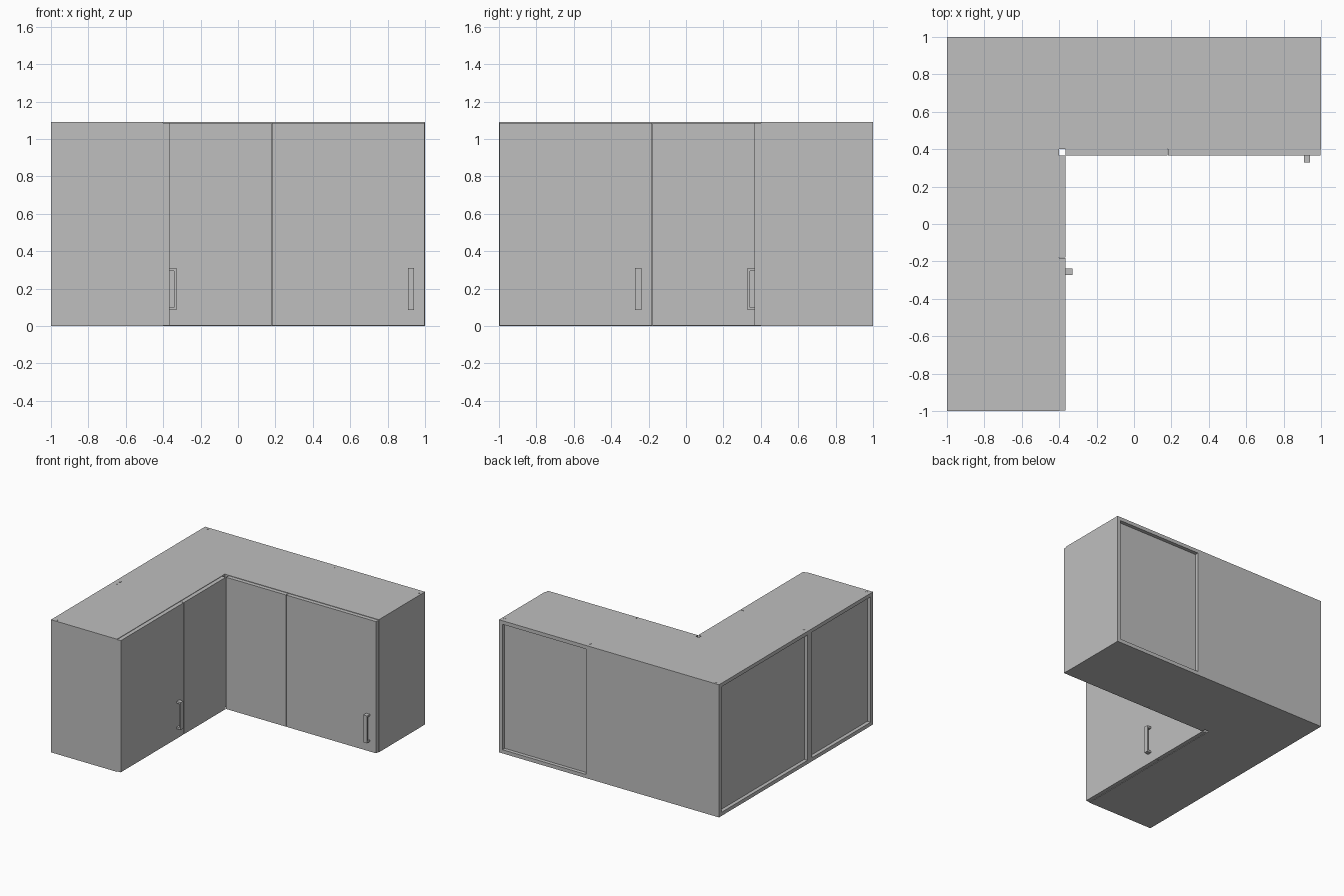
import bpy
import bmesh

if "Cube" in bpy.data.objects:
    bpy.data.objects.remove(bpy.data.objects["Cube"])

HEIGHT = 1.09      # cabinet height
T = 0.03           # board thickness
FRONT = 0.40       # plane where the doors meet the carcass
DOOR = 0.365       # outer plane of the doors
SEAM = 0.18        # joint between end cabinet and corner cabinet
GAP = 0.002

grey = bpy.data.materials.new("plain grey")
grey.use_nodes = True
grey.diffuse_color = (0.52, 0.52, 0.52, 1)
grey.node_tree.nodes["Principled BSDF"].inputs["Base Color"].default_value = grey.diffuse_color


def prism(name, outline, z0, z1):
    """Extrude a flat outline from z0 up to z1."""
    bm = bmesh.new()
    base = bm.faces.new([bm.verts.new((x, y, z0)) for x, y in outline])
    grown = bmesh.ops.extrude_face_region(bm, geom=[base])
    top = [v for v in grown["geom"] if isinstance(v, bmesh.types.BMVert)]
    bmesh.ops.translate(bm, verts=top, vec=(0, 0, z1 - z0))
    bmesh.ops.recalc_face_normals(bm, faces=bm.faces)
    mesh = bpy.data.meshes.new(name)
    bm.to_mesh(mesh)
    bm.free()
    mesh.materials.append(grey)
    obj = bpy.data.objects.new(name, mesh)
    bpy.context.collection.objects.link(obj)
    return obj


def board(name, x, y, z=(0, HEIGHT), swap=False):
    """Box from ranges; swap reflects it across the corner diagonal."""
    if swap:
        x, y = (-y[1], -y[0]), (-x[1], -x[0])
    outline = [(x[0], y[0]), (x[1], y[0]), (x[1], y[1]), (x[0], y[1])]
    return prism(name, outline, *z)


def screw_cap(name, x, y):
    bpy.ops.mesh.primitive_cylinder_add(vertices=12, radius=0.009, depth=0.004,
                                        location=(x, y, HEIGHT))
    cap = bpy.context.object
    cap.name = name
    cap.data.materials.append(grey)


# Two end cabinets, one on each wing
for wing, swap in (("back_wing", False), ("side_wing", True)):
    depth = (FRONT, 1)
    inner = (SEAM + T, 1 - T)
    board(wing + "_inner_side", (SEAM, SEAM + T), depth, swap=swap)
    board(wing + "_outer_side", (1 - T, 1), depth, swap=swap)
    board(wing + "_bottom", inner, depth, (0, T), swap)
    board(wing + "_top", inner, depth, (HEIGHT - T, HEIGHT), swap)
    board(wing + "_back_panel", inner, (1 - T - 0.01, 1 - T), (T, HEIGHT - T), swap)

    # Door and the fixed front beside it
    tall = (GAP * 2, HEIGHT - GAP * 2)
    thick = (DOOR + GAP, FRONT)
    board(wing + "_door", (SEAM + GAP, 1 - GAP), thick, tall, swap)
    board(wing + "_fixed_front", (-DOOR, SEAM - GAP), thick, tall, swap)

    # Bracket handle: grip bar with two posts
    centre = 0.255 if swap else 0.925
    across = (centre - 0.017, centre + 0.017)
    board(wing + "_handle_grip", across, (0.33, 0.343), (0.085, 0.31), swap)
    for label, z in (("lower", 0.085), ("upper", 0.295)):
        board(wing + "_handle_" + label + "_post", across, (0.343, DOOR + GAP),
              (z, z + 0.015), swap)

    # Screw caps on the upright edges
    for label, x in (("inner", SEAM + 0.02), ("outer", 0.975)):
        px, py = (-0.96, -x) if swap else (x, 0.96)
        screw_cap(wing + "_" + label + "_screw_cap", px, py)

# Corner cabinet: L-shaped top and bottom
e = SEAM - T
ell = [(-1, 1 - T), (-1, -e), (-FRONT, -e), (-FRONT, FRONT), (e, FRONT), (e, 1 - T)]
prism("corner_bottom", ell, 0, T)
prism("corner_top", ell, HEIGHT - T, HEIGHT)

# Corner cabinet: back, sides, recessed panel and inner corner strips
board("corner_back", (-1, SEAM), (1 - T, 1))
board("corner_back_wing_side", (e, SEAM), (FRONT, 1 - T))
board("corner_side_wing_side", (e, SEAM), (FRONT, 1), swap=True)
board("corner_recessed_panel", (-1 + T, -1 + T + 0.01), (-e, 1 - T), (T, HEIGHT - T))
inside = (T, HEIGHT - T)
board("corner_strip_back", (-FRONT, -DOOR), (FRONT, FRONT + 0.01), inside)
board("corner_strip_side", (-FRONT, -DOOR), (FRONT, FRONT + 0.01), inside, True)
screw_cap("corner_rear_screw_cap", -0.96, 0.98)
screw_cap("corner_front_screw_cap", -0.96, -0.16)
